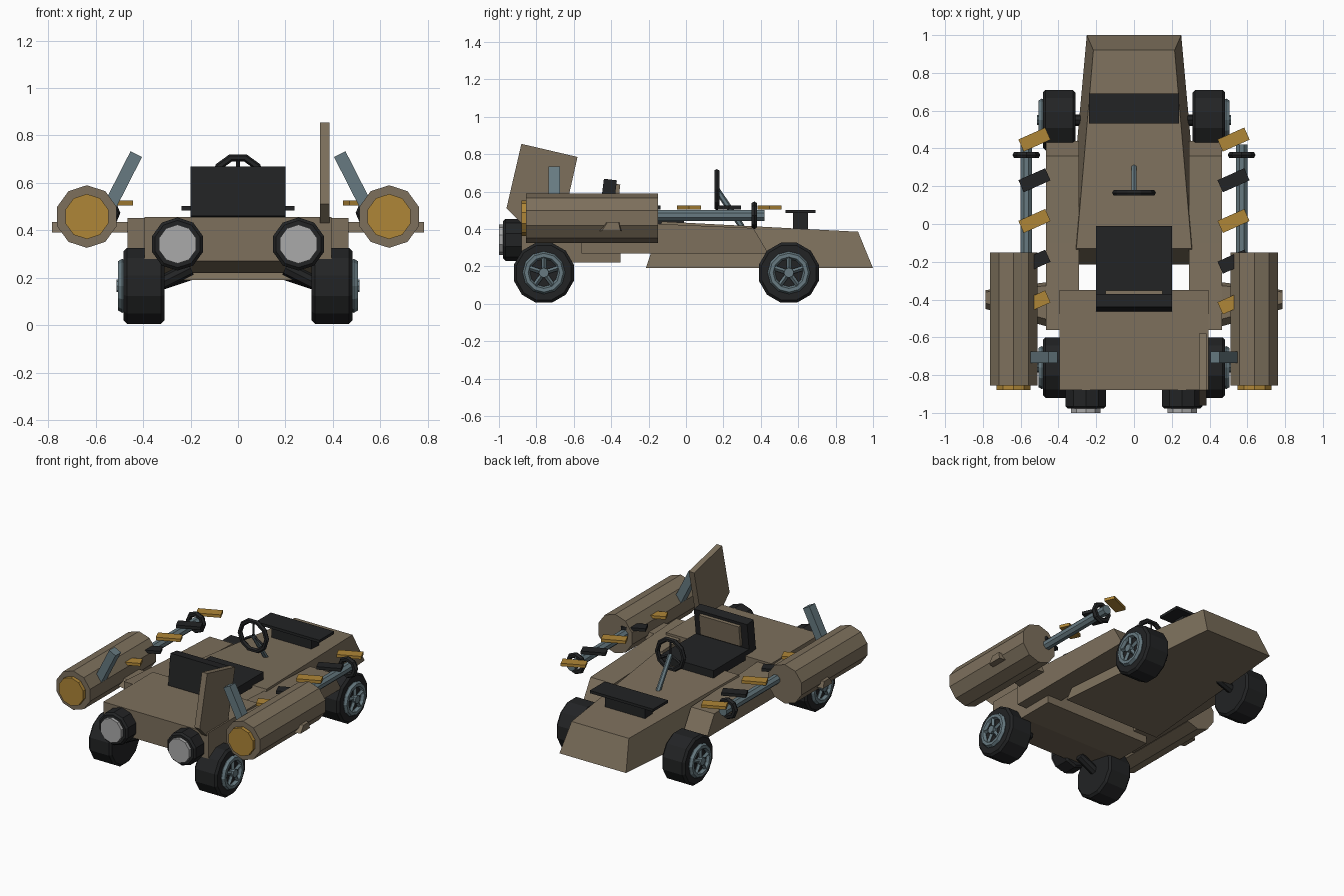
import bpy, bmesh, math
from mathutils import Matrix, Vector

if "Cube" in bpy.data.objects:
    bpy.data.objects.remove(bpy.data.objects["Cube"])


def material(name, r, g, b):
    m = bpy.data.materials.new(name)
    m.diffuse_color = (r, g, b, 1)
    m.use_nodes = True
    m.node_tree.nodes["Principled BSDF"].inputs["Base Color"].default_value = m.diffuse_color
    return m


TAN = material("dusty tan", 0.205, 0.162, 0.108)
BLACK = material("rubber black", 0.016, 0.017, 0.018)
STEEL = material("blue grey steel", 0.135, 0.195, 0.22)
GOLD = material("amber", 0.43, 0.24, 0.038)
LAMP = material("lamp grey", 0.40, 0.40, 0.40)


def finish(bm, name, mat):
    bmesh.ops.recalc_face_normals(bm, faces=bm.faces)
    me = bpy.data.meshes.new(name)
    bm.to_mesh(me)
    bm.free()
    me.materials.append(mat)
    ob = bpy.data.objects.new(name, me)
    bpy.context.collection.objects.link(ob)
    return ob


def loft(name, mat, a, b):
    """Closed solid between two rings with equal point counts."""
    bm = bmesh.new()
    va, vb = [bm.verts.new(p) for p in a], [bm.verts.new(p) for p in b]
    bm.faces.new(va)
    bm.faces.new(vb)
    n = len(a)
    for i in range(n):
        j = (i + 1) % n
        bm.faces.new((va[i], va[j], vb[j], vb[i]))
    return finish(bm, name, mat)


def slab(name, mat, profile, x0, x1):
    """Side (y, z) profile pushed from x0 to x1."""
    return loft(name, mat, [(x0, y, z) for y, z in profile],
                [(x1, y, z) for y, z in profile])


def box(name, mat, centre, size, rot=(0, 0, 0)):
    bm = bmesh.new()
    m = Matrix.Translation(centre)
    for ang, ax in zip(rot, "XYZ"):
        m = m @ Matrix.Rotation(ang, 4, ax)
    bmesh.ops.create_cube(bm, size=1, matrix=m @ Matrix.Diagonal((*size, 1)))
    return finish(bm, name, mat)


def rod(name, mat, p, q, r, sides, turn=0.0, bevel=0):
    """Cylinder from p to q."""
    p, q = Vector(p), Vector(q)
    d = q - p
    m = (Matrix.Translation((p + q) / 2) @ d.to_track_quat('Z', 'Y').to_matrix().to_4x4()
         @ Matrix.Rotation(turn, 4, 'Z'))
    bm = bmesh.new()
    bmesh.ops.create_cone(bm, cap_ends=True, segments=sides, radius1=r, radius2=r,
                          depth=d.length, matrix=m)
    if bevel:
        rims = [e for e in bm.edges if any(len(f.verts) > 4 for f in e.link_faces)]
        bmesh.ops.bevel(bm, geom=rims, offset=bevel, segments=1, affect='EDGES')
    return finish(bm, name, mat)


def ring(name, mat, centre, axis, R, r, n, k=6):
    """Low-poly torus around the given axis."""
    q = Vector(axis).to_track_quat('Z', 'Y').to_matrix()
    bm = bmesh.new()
    rows = []
    for i in range(n):
        a = 2 * math.pi * i / n
        row = []
        for j in range(k):
            b = 2 * math.pi * j / k
            s = R + r * math.cos(b)
            v = Vector((s * math.cos(a), s * math.sin(a), r * math.sin(b)))
            row.append(bm.verts.new(Vector(centre) + q @ v))
        rows.append(row)
    for i in range(n):
        for j in range(k):
            A, B, l = rows[i], rows[(i + 1) % n], (j + 1) % k
            bm.faces.new((A[j], B[j], B[l], A[l]))
    return finish(bm, name, mat)


# long wedge hull
loft("nose_hull", TAN,
     [(-.25, 1, .19), (.25, 1, .19), (.36, -.215, .19), (-.36, -.215, .19)],
     [(-.215, .92, .385), (.215, .92, .385), (.305, -.13, .44), (-.305, -.13, .44)])

# engine body
slab("rear_body", TAN, [(-.88, .27), (-.88, .455), (-.35, .455), (-.35, .22), (-.6, .22)], -.395, .395)

# hood panel
box("hood_panel", BLACK, (0, .612, .493), (.475, .16, .018))
box("hood_panel_mount", BLACK, (0, .612, .44), (.3, .08, .1))

# tail fin on one side
slab("tail_fin", TAN, [(-.96, .51), (-.88, .855), (-.58, .785), (-.66, .43), (-.88, .43)], .345, .385)

# seat
box("seat_cushion", BLACK, (0, -.22, .455), (.4, .42, .06))
box("seat_back", BLACK, (0, -.417, .56), (.4, .07, .21), (math.radians(-7), 0, 0))
box("seat_pad", TAN, (0, -.372, .57), (.3, .025, .14), (math.radians(-7), 0, 0))

# steering
hub = Vector((0, .165, .61))
ring("steering_wheel", BLACK, hub, (0, 1, 0), .1, .016, 10)
rod("steering_column", STEEL, hub, (0, .3, .41), .016, 6)
for i in range(3):
    a = math.radians(90 + 120 * i)
    rod("steering_spoke", BLACK, hub, hub + Vector((math.cos(a), 0, math.sin(a))) * .1, .008, 4)

for s in (-1, 1):
    # side deck
    slab("side_deck", TAN, [(-.56, .27), (-.56, .452), (-.1, .425), (.36, .405), (.44, .27)],
         s * .29, s * .465)

    # rear lamps
    x = s * .255
    rod("lamp_housing", BLACK, (x, -.86, .342), (x, -.978, .342), .112, 10, 0, .012)
    rod("lamp_lens", LAMP, (x, -.95, .342), (x, -1, .342), .082, 10)

    # side pod with amber end and cross wing
    x = s * .637
    rod("pod", TAN, (x, -.15, .458), (x, -.855, .458), .132, 10)
    rod("pod_nozzle", GOLD, (x, -.8, .458), (x, -.88, .458), .095, 10)
    loft("pod_wing", TAN,
         [(s * .4, -.56, .39), (s * .4, -.3, .39), (s * .785, -.35, .39), (s * .785, -.45, .39)],
         [(s * .4, -.52, .435), (s * .4, -.32, .435), (s * .785, -.36, .435), (s * .785, -.42, .435)])

    # pod barrel and collar
    x = s * .57
    rod("pod_barrel", STEEL, (x, -.2, .473), (x, .42, .473), .032, 8, math.pi / 8)
    ring("barrel_collar", BLACK, (x, .365, .473), (0, 1, 0), .056, .018, 8)

    # leaning brace on the pod
    box("pod_brace", STEEL, (s * .49, -.705, .601), (.054, .06, .27), (0, -s * math.radians(27), 0))

    # alternating tilted slats
    for i in range(5):
        box("slat", BLACK if i % 2 else GOLD, (s * .527, .447 - .2155 * i, .515),
            (.155, .07, .02), (0, 0, math.radians(24)))

    # wheels
    for y in (-.76, .55):
        z = .166
        rod("tire", BLACK, (s * .31, y, z), (s * .482, y, z), .166, 12, math.pi / 12, .014)
        ring("wheel_rim", STEEL, (s * .488, y, z), (1, 0, 0), .094, .02, 12)
        rod("wheel_hub", STEEL, (s * .47, y, z), (s * .513, y, z), .027, 8)
        for i in range(5):
            a = math.radians(90 + 72 * i)
            rod("wheel_spoke", STEEL, (s * .492, y, z),
                (s * .492, y + .09 * math.cos(a), z + .09 * math.sin(a)), .013, 4)
    for y in (-.76, .55):
        rod("axle", BLACK, (s * .2, y, .24 if y < 0 else .22), (s * .32, y, .18), .03, 8)
